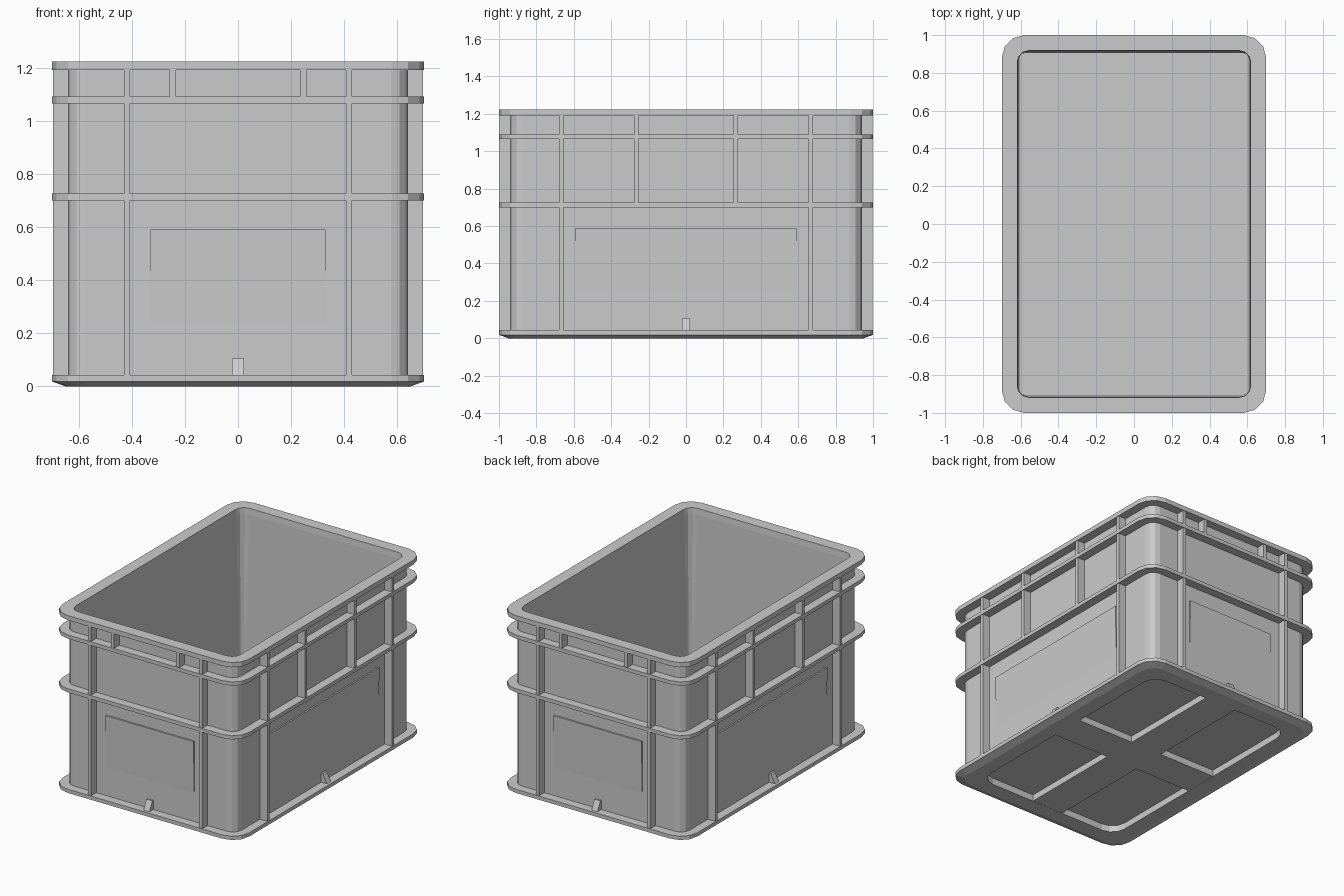
import bpy, bmesh
from math import pi, cos, sin

if "Cube" in bpy.data.objects:
    bpy.data.objects.remove(bpy.data.objects["Cube"])

HX, HY = 0.70, 1.00   # outer half sizes
WALL = 0.06           # wall inset behind the bands


def finish(bm, name):
    bmesh.ops.recalc_face_normals(bm, faces=bm.faces)
    me = bpy.data.meshes.new(name)
    bm.to_mesh(me)
    bm.free()
    ob = bpy.data.objects.new(name, me)
    bpy.context.collection.objects.link(ob)
    return ob


def ring(bm, inset, z, r, segs=3):
    """Rounded rectangle of vertices, inset from the outer size."""
    x, y, out = HX - inset, HY - inset, []
    for k, (sx, sy) in enumerate([(1, 1), (-1, 1), (-1, -1), (1, -1)]):
        for i in range(segs + 1):
            a = (k + i / segs) * pi / 2
            out.append(bm.verts.new((sx * (x - r) + r * cos(a),
                                     sy * (y - r) + r * sin(a), z)))
    return out


def add_prism(bm, side, u0, u1, z0, z1, d0, d1):
    """Block on a wall; d0 and d1 are its insets from the outer face at z0 and z1."""
    axis, s = side
    back = WALL + 0.012

    def point(u, d, z):
        return (u, s * (HY - d), z) if axis == 'y' else (s * (HX - d), u, z)
    v = [bm.verts.new(point(u, d, z)) for z, f in ((z0, d0), (z1, d1))
         for u, d in ((u0, back), (u1, back), (u1, f), (u0, f))]
    for q in ((0, 1, 2, 3), (4, 5, 6, 7), (0, 1, 5, 4), (1, 2, 6, 5), (2, 3, 7, 6), (3, 0, 4, 7)):
        bm.faces.new([v[i] for i in q])


# Crate shell: one profile of (inset, height, corner radius) swept around the plan
profile = [(0.15, 0.045, 0.10), (0.15, 0.0, 0.10), (0.05, 0.0, 0.09), (0.012, 0.014, 0.11)]
for lo, hi in ((0.018, 0.043), (0.70, 0.725), (1.065, 1.09), (1.19, 1.222)):
    if lo > 0.1:
        profile.append((WALL, lo, 0.065))
    profile += [(0.0, lo, 0.12), (0.0, hi, 0.12)]
    if hi < 1.2:
        profile.append((WALL, hi, 0.065))
profile += [(0.082, 1.222, 0.06), (0.085, 1.18, 0.055), (0.094, 0.065, 0.03)]
bm = bmesh.new()
rings = [ring(bm, *p) for p in profile]
for a, b in zip(rings, rings[1:]):
    n = len(a)
    for i in range(n):
        bm.faces.new((a[i], a[(i + 1) % n], b[(i + 1) % n], b[i]))
bm.faces.new(rings[0])
bm.faces.new(rings[-1])
finish(bm, "crate_shell")

# Cross on the underside between the four pockets
for name, sx, sy in (("base_bar_long", 0.24, 1.72), ("base_bar_wide", 1.12, 0.24)):
    bm = bmesh.new()
    bmesh.ops.create_cube(bm, size=1)
    for v in bm.verts:
        v.co = (v.co.x * sx, v.co.y * sy, 0.026 + v.co.z * 0.05)
    finish(bm, name)

# Wall details: ribs (position, bottom, top), label pad and bottom nib
FULL = [(0.03, 0.71), (0.71, 1.075), (1.075, 1.20)]
front_ribs = [(0.418, *z) for z in FULL] + [(0.245, 1.075, 1.20)]
side_ribs = [(0.668, *z) for z in FULL] + [(0.265, 0.71, 1.075), (0.265, 1.075, 1.20)]
for label, side, ribs, pad in (("front", ('y', -1), front_ribs, 0.33),
                               ("back", ('y', 1), front_ribs, 0.33),
                               ("left", ('x', -1), side_ribs, 0.59),
                               ("right", ('x', 1), side_ribs, 0.59)):
    bm = bmesh.new()
    for u, z0, z1 in ribs:
        for s in (-1, 1):
            add_prism(bm, side, s * u - 0.012, s * u + 0.012, z0, z1, 0.004, 0.004)
    finish(bm, label + "_ribs")
    bm = bmesh.new()
    add_prism(bm, side, -pad, pad, 0.20, 0.59, WALL + 0.001, WALL - 0.01)
    finish(bm, label + "_label_pad")
    bm = bmesh.new()
    add_prism(bm, side, -0.022, 0.022, 0.035, 0.105, 0.015, WALL - 0.01)
    finish(bm, label + "_nib")
